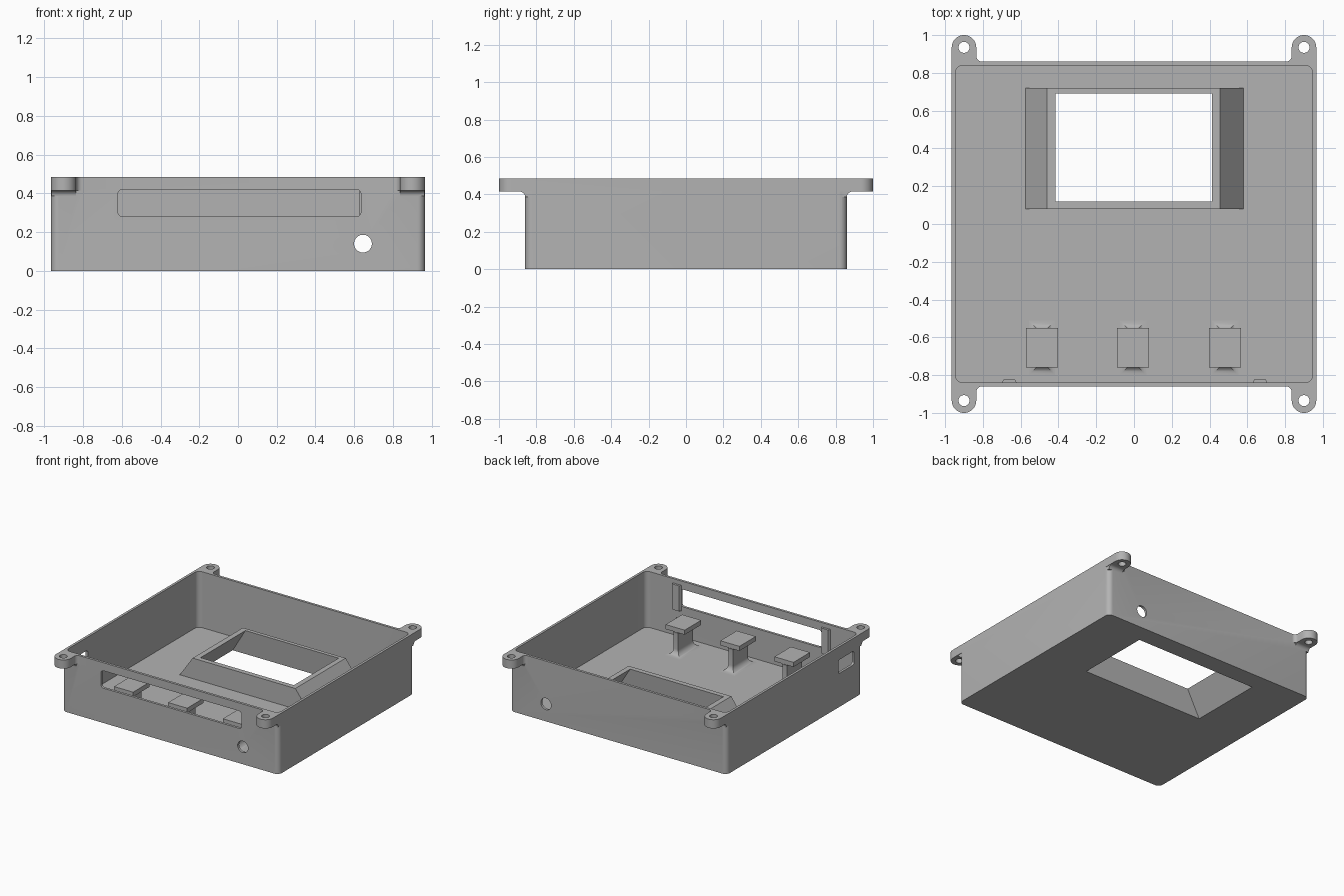
import bpy, bmesh, math
from mathutils import Vector

old = bpy.data.objects.get("Cube")
if old:
    bpy.data.objects.remove(old, do_unlink=True)

grey = bpy.data.materials.new("matte grey")
grey.use_nodes = True
grey.diffuse_color = (0.45, 0.45, 0.45, 1)
grey.node_tree.nodes["Principled BSDF"].inputs["Base Color"].default_value = (0.45, 0.45, 0.45, 1)

HX, HY, H = 0.965, 0.86, 0.485
WALL, FLOOR = 0.02, 0.035


def loft(name, rings):
    """Closed solid through rings of equal point count."""
    bm = bmesh.new()
    loops = [[bm.verts.new(p) for p in ring] for ring in rings]
    n = len(loops[0])
    for a, b in zip(loops, loops[1:]):
        for i in range(n):
            j = (i + 1) % n
            bm.faces.new((a[i], a[j], b[j], b[i]))
    bm.faces.new(loops[0][::-1])
    bm.faces.new(loops[-1])
    bmesh.ops.recalc_face_normals(bm, faces=bm.faces)
    mesh = bpy.data.meshes.new(name)
    bm.to_mesh(mesh)
    bm.free()
    mesh.materials.append(grey)
    ob = bpy.data.objects.new(name, mesh)
    bpy.context.collection.objects.link(ob)
    return ob


def prism(name, pts, lo, hi, axis="z"):
    """Extrude a 2D outline along an axis."""
    place = {"z": lambda u, v, w: (u, v, w),
             "y": lambda u, v, w: (u, w, v),
             "x": lambda u, v, w: (w, u, v)}[axis]
    return loft(name, [[place(u, v, w) for u, v in pts] for w in (lo, hi)])


def arc(cx, cy, r, a0, a1, n=8):
    angles = [math.radians(a0 + (a1 - a0) * i / n) for i in range(n + 1)]
    return [(cx + r * math.cos(a), cy + r * math.sin(a)) for a in angles]


def circle(cx, cy, r, n=32):
    return arc(cx, cy, r, 0, 360, n)[:-1]


def rounded(x0, x1, y0, y1, r):
    return (arc(x1 - r, y1 - r, r, 0, 90) + arc(x0 + r, y1 - r, r, 90, 180)
            + arc(x0 + r, y0 + r, r, 180, 270) + arc(x1 - r, y0 + r, r, 270, 360))


def rect(x0, x1, y0, y1, z):
    return [(x0, y0, z), (x1, y0, z), (x1, y1, z), (x0, y1, z)]


def combine(target, tool, op):
    mod = target.modifiers.new("bool", "BOOLEAN")
    mod.object, mod.operation, mod.solver = tool, op, "EXACT"
    deps = bpy.context.evaluated_depsgraph_get()
    mesh = bpy.data.meshes.new_from_object(target.evaluated_get(deps))
    target.modifiers.clear()
    target.data = mesh
    bpy.data.objects.remove(tool, do_unlink=True)


# Outer body
case = prism("case_shell", rounded(-HX, HX, -HY, HY, 0.04), 0, H)

# Screw ears with side fillets, and a curved gusset below each
EX, EY, ER, EZ = 0.9, 0.935, 0.065, 0.415
ear = (arc(EX, EY, ER, 0, 180, 20)
       + arc(EX - ER - 0.03, HY + 0.03, 0.03, 0, -90)
       + [(EX - ER - 0.03, HY - 0.04), (HX, HY - 0.04)])
gusset = [(HY - 0.03, EZ + 0.005)] + [(HY - 0.03, EZ - 0.03)] + \
    arc(HY + 0.03, EZ - 0.03, 0.03, 180, 90) + [(HY + 0.03, EZ + 0.005)]
for sx in (-1, 1):
    for sy in (-1, 1):
        combine(case, prism("ear", [(sx * x, sy * y) for x, y in ear], EZ, H), "UNION")
        ends = sorted((sx * (EX - ER), sx * (HX - 0.003)))
        combine(case, prism("gusset", [(sy * y, z) for y, z in gusset], *ends, axis="x"), "UNION")

# Open interior
combine(case, prism("cavity", rounded(-HX + WALL, HX - WALL, -HY + WALL, HY - WALL, 0.04),
                    FLOOR, 1), "DIFFERENCE")

# Raised screen surround with sloping ends
combine(case, loft("surround", [rect(-0.575, 0.58, 0.08, 0.72, 0.01),
                                rect(-0.575, 0.58, 0.08, 0.72, FLOOR),
                                rect(-0.46, 0.455, 0.08, 0.72, 0.2)]), "UNION")
combine(case, loft("screen_opening", [rect(-0.557, 0.557, 0.098, 0.712, -0.02),
                                      rect(-0.404, 0.4, 0.122, 0.688, 0.22)]), "DIFFERENCE")

# Screw holes, cable holes, front slot and right side port
for sx in (-1, 1):
    for sy in (-1, 1):
        combine(case, prism("screw_hole", circle(sx * EX, sy * EY, 0.029), 0.3, 1), "DIFFERENCE")
combine(case, prism("cable_hole", circle(0.645, 0.14, 0.046), -1, 1, "y"), "DIFFERENCE")
combine(case, prism("front_slot", rounded(-0.62, 0.635, 0.28, 0.42, 0.025), -1, -0.8, "y"), "DIFFERENCE")
combine(case, prism("side_port", rounded(-0.76, -0.56, 0.27, 0.38, 0.02), -1.1, -0.9, "x"), "DIFFERENCE")

# Small tapered tabs at the slot ends
tabs = []
for i, x in enumerate((-0.66, 0.667)):
    y = -HY + WALL
    tabs.append(prism(("right", "left")[i] + "_slot_tab",
                      [(x - 0.04, y - 0.002), (x + 0.04, y - 0.002),
                       (x + 0.03, y + 0.018), (x - 0.03, y + 0.018)], 0.245, 0.45))

# Three supports: flared stem under a flat cap
STEM_X, STEM_Y, CAP_Z, PY = 0.02, 0.095, 0.225, -0.655
R1, R2 = 0.05, 0.02
profile = [(R1 * (1 - math.sin(a)), FLOOR + R1 * (1 - math.cos(a)))
           for a in [math.pi / 16 * i for i in range(9)]]
profile += [(R2 * (1 - math.cos(a)) * 0.5, CAP_Z - R2 + R2 * math.sin(a))
            for a in [math.pi / 16 * i for i in range(9)]]
supports = []
for label, x in (("right", -0.487), ("middle", -0.005), ("left", 0.482)):
    stem = loft(label + "_support_stem",
                [rect(x - STEM_X - f, x + STEM_X + f, PY - STEM_Y - f, PY + STEM_Y + f, z)
                 for f, z in profile])
    cap = loft(label + "_support_cap",
               [rect(x - 0.085, x + 0.085, PY - 0.105, PY + 0.105, z) for z in (CAP_Z, 0.262)])
    supports += [stem, cap]

# Smooth curves, keep corners sharp
for ob in [case] + tabs + supports:
    bpy.ops.object.select_all(action="DESELECT")
    ob.select_set(True)
    bpy.context.view_layer.objects.active = ob
    bpy.ops.object.shade_smooth_by_angle(angle=math.radians(30))
